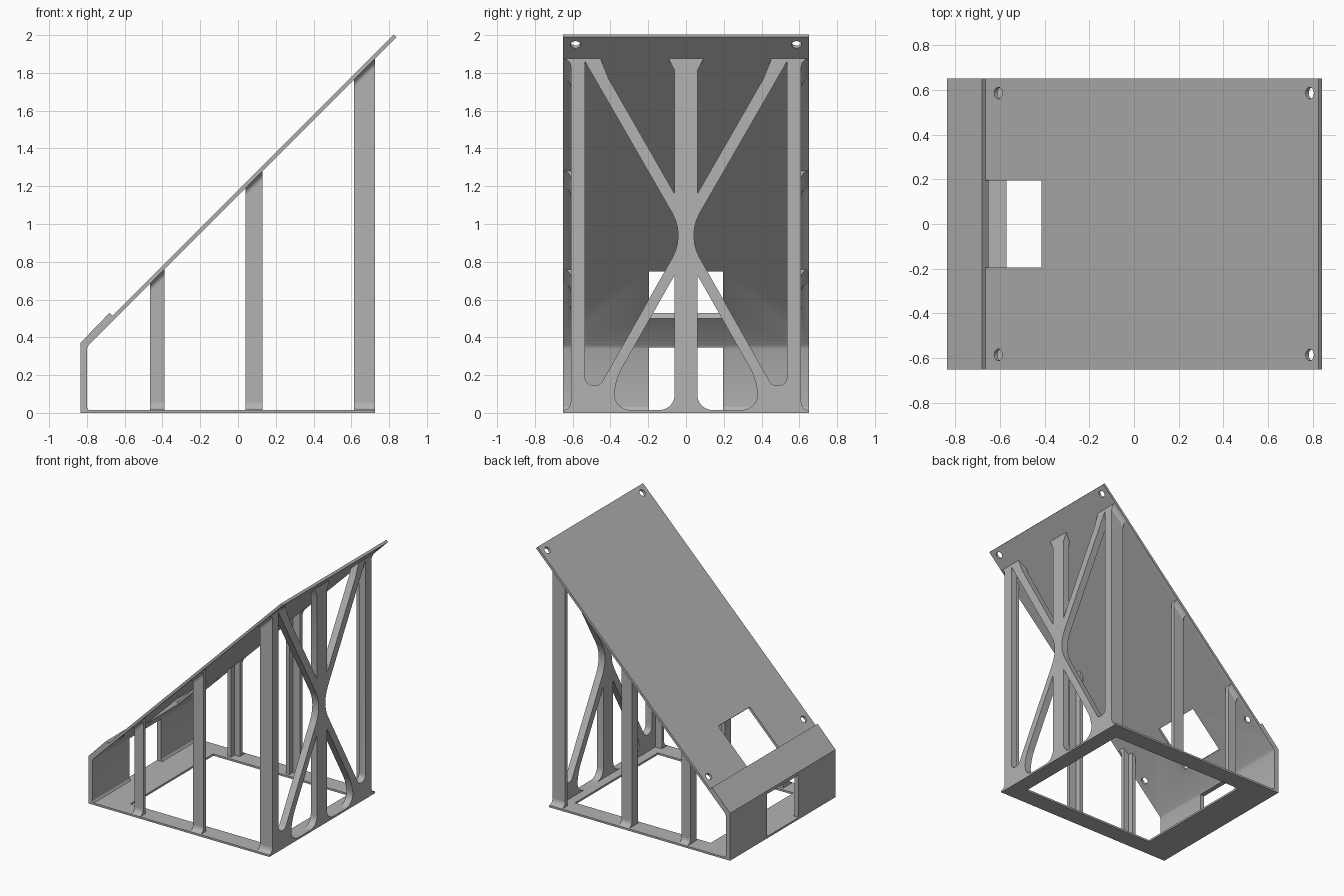
import bpy, bmesh, math
from mathutils import Vector

if "Cube" in bpy.data.objects:
    bpy.data.objects.remove(bpy.data.objects["Cube"])

GREY = (0.45, 0.45, 0.45, 1)
grey = bpy.data.materials.new("plain grey")
grey.use_nodes = True
grey.diffuse_color = GREY
grey.node_tree.nodes["Principled BSDF"].inputs["Base Color"].default_value = GREY

UNDER = 1.15          # underside of the slope is z = x + UNDER
HALF = 0.65           # half width
BASE = 0.015          # base plate thickness


def prism(name, pts, axis, a, b, shear=0):
    """Extrude a 2D profile along an axis, optionally rising with it."""
    def place(p, t):
        if axis == "x":
            return (t, p[0], p[1] + shear * t)
        return (p[0], t, p[1]) if axis == "y" else (p[0], p[1], t)
    bm = bmesh.new()
    low, high = [[bm.verts.new(place(p, t)) for p in pts] for t in (a, b)]
    bm.faces.new(low)
    bm.faces.new(high)
    n = len(pts)
    for i in range(n):
        j = (i + 1) % n
        bm.faces.new((low[i], low[j], high[j], high[i]))
    bmesh.ops.recalc_face_normals(bm, faces=bm.faces)
    mesh = bpy.data.meshes.new(name)
    bm.to_mesh(mesh)
    bm.free()
    mesh.materials.append(grey)
    ob = bpy.data.objects.new(name, mesh)
    bpy.context.collection.objects.link(ob)
    return ob


def rect(x0, x1, y0, y1):
    return [(x0, y0), (x1, y0), (x1, y1), (x0, y1)]


def rounded(corners, steps=6):
    """Polygon from (a, b, radius) corners with filleted turns."""
    out = []
    for i, (x, y, r) in enumerate(corners):
        p = Vector((x, y))
        d0 = (Vector(corners[i - 1][:2]) - p).normalized()
        d1 = (Vector(corners[(i + 1) % len(corners)][:2]) - p).normalized()
        if r == 0:
            out.append(tuple(p))
            continue
        half = d0.angle(d1) / 2
        centre = p + (d0 + d1).normalized() * (r / math.sin(half))
        s = p + d0 * (r / math.tan(half)) - centre
        e = p + d1 * (r / math.tan(half)) - centre
        sweep = s.angle_signed(e)
        for k in range(steps + 1):
            t = -sweep * k / steps
            out.append((centre.x + s.x * math.cos(t) - s.y * math.sin(t),
                        centre.y + s.x * math.sin(t) + s.y * math.cos(t)))
    return out


def fillet(y, z, dy, dz, r, steps=5):
    """Concave corner filler with its corner at (y, z)."""
    arc = [(y + dy * r * (1 - math.sin(t)), z + dz * r * (1 - math.cos(t)))
           for t in (math.pi / 2 * k / steps for k in range(steps + 1))]
    return [(y, z)] + arc


def cut(ob, cutters):
    for c in cutters:
        m = ob.modifiers.new("cut", "BOOLEAN")
        m.operation, m.solver, m.object = "DIFFERENCE", "EXACT", c
    bpy.context.view_layer.update()
    dg = bpy.context.evaluated_depsgraph_get()
    mesh = bpy.data.meshes.new_from_object(ob.evaluated_get(dg))
    ob.modifiers.clear()
    ob.data = mesh
    for c in cutters:
        bpy.data.objects.remove(c)


def mirror_y(pts):
    return [(-p[0],) + tuple(p[1:]) for p in reversed(pts)]


def on_slope(u, h):
    """Point at distance u along the slope, with z - x = h."""
    s = u * math.sqrt(2)
    return ((s - h) / 2, (s + h) / 2)


# Base frame
base = prism("base_frame", rect(-0.835, 0.725, -HALF, HALF), "z", 0, BASE)
cut(base, [prism("base_cutter", rect(-0.57, 0.6, -0.51, 0.51), "z", -1, 1)])

# Low wall, thick lip and sloping panel in one folded profile
step_u, end_u = -0.106, 2.0
panel = prism("sloping_panel", [
    (-0.835, 0), (-0.79, 0), (-0.79, BASE), (-0.8, 0.03), (-0.8, 0.34),
    (-0.79, -0.79 + UNDER), on_slope(end_u, UNDER), on_slope(end_u, 1.178),
    on_slope(step_u, 1.178), on_slope(step_u, 1.21), (-0.835, 0.37)], "y", -HALF, HALF)
cutters = [
    prism("wall_cutter", rect(-1, -0.7, BASE, 0.345), "y", -0.195, 0.195),
    prism("slot_cutter", [on_slope(step_u, 1.0), on_slope(0.247, 1.0),
                          on_slope(0.247, 1.4), on_slope(step_u, 1.4)], "y", -0.195, 0.195)]
for x in (-0.605, 0.787):
    for y in (-0.585, 0.585):
        bpy.ops.mesh.primitive_cylinder_add(
            vertices=24, radius=0.026, depth=0.2,
            location=(x, y, x + 1.175), rotation=(0, -math.pi / 4, 0))
        cutters.append(bpy.context.object)
cut(panel, cutters)


# Braced end frame
frame = prism("braced_end_frame", rect(-0.61, 0.61, 0, 1.9), "x", 0.67, 0.725)
side_gap = [(-0.535, 0.145, 0.045), (-0.455, 0.145, 0.04), (-0.005, 0.94, 0.24),
            (-0.535, 1.86, 0)]
top_gap = [(-0.06, 1.16, 0), (-0.06, 1.81, 0), (-0.09, 1.87, 0), (-0.09, 2, 0),
           (-0.45, 2, 0), (-0.45, 1.87, 0), (-0.41, 1.77, 0)]
low_gap = [(-0.06, 0.73, 0), (-0.36, 0.2, 0.3), (-0.4, BASE, 0.085), (-0.06, BASE, 0.08)]
cutters = [prism("slope_cutter", [(0.5, 0.5 + UNDER), (0.9, 0.9 + UNDER), (0.5, 2.5)], "y", -1, 1)]
for gap in (side_gap, top_gap, low_gap):
    for corners in (gap, mirror_y(gap)):
        cutters.append(prism("gap_cutter", rounded(corners), "x", 0.5, 0.9))
cut(frame, cutters)


# Upright angle posts: outer flange, inner rib and flared ends
def post(name, x0, x1, rib_x0, rib_x1):
    for side, s in (("right", -1), ("left", 1)):
        def upright(part, a, b, y0, y1):
            prism(f"{name}_{part}_{side}",
                  [(a, 0), (b, 0), (b, b + UNDER), (a, a + UNDER)], "y", s * y0, s * y1)
        upright("flange", x0, x1, 0.58, 0.61)
        upright("rib", rib_x0, rib_x1, 0.535, 0.58)
        prism(f"{name}_foot_{side}", fillet(s * 0.61, BASE, s, 1, 0.04), "x", x0, x1)
        prism(f"{name}_head_{side}", fillet(s * 0.61, UNDER, s, -1, 0.04), "x", x0, x1, 1)


post("low_post", -0.465, -0.39, -0.465, -0.435)
post("middle_post", 0.04, 0.13, 0.04, 0.07)
post("corner_post", 0.615, 0.725, 0.67, 0.725)

# Smooth the fillets and holes, keep the folds crisp
for ob in bpy.context.view_layer.objects:
    ob.select_set(ob.type == "MESH" and grey.name in ob.data.materials)
bpy.context.view_layer.objects.active = panel
bpy.ops.object.shade_smooth_by_angle(angle=math.radians(30))
